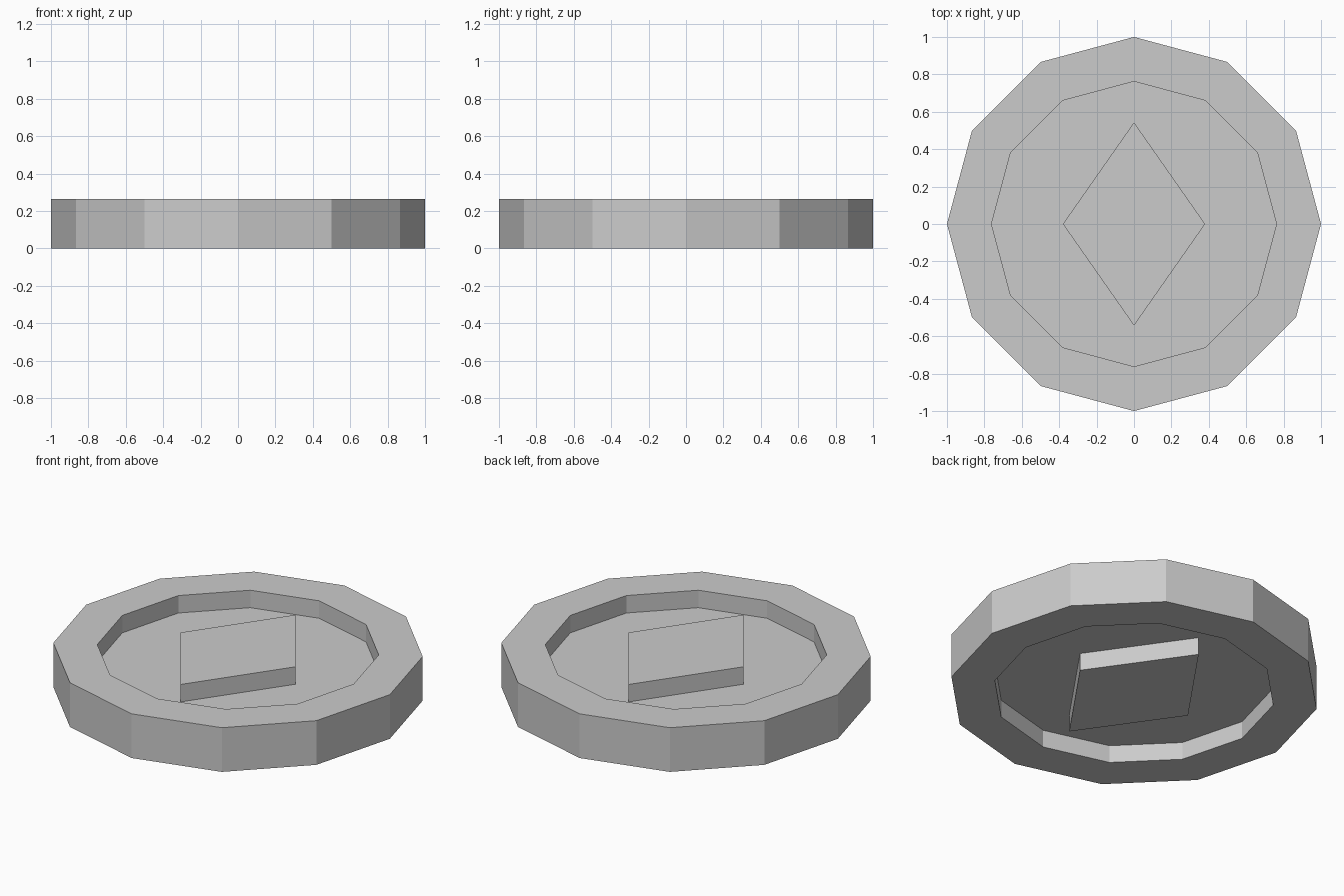
import bpy, bmesh
from math import cos, sin, radians

if "Cube" in bpy.data.objects:
    bpy.data.objects.remove(bpy.data.objects["Cube"])

SIDES = 12
HEIGHT, DEPTH = 0.263, 0.104   # coin thickness, recess depth on each face
bm = bmesh.new()


def ring(rx, ry, z, n):
    return [bm.verts.new((rx * cos(radians(360 * i / n)),
                          ry * sin(radians(360 * i / n)), z)) for i in range(n)]


def band(a, b):
    n = len(a)
    for i in range(n):
        j = (i + 1) % n
        bm.faces.new((a[i], a[j], b[j], b[i]))


def coin_face(z_rim, z_floor):
    outer = ring(1, 1, z_rim, SIDES)
    lip = ring(0.762, 0.762, z_rim, SIDES)
    floor = ring(0.762, 0.762, z_floor, SIDES)
    base = ring(0.38, 0.543, z_floor, 4)
    top = ring(0.38, 0.543, z_rim, 4)
    # flat rim, recess wall
    band(outer, lip)
    band(lip, floor)
    # recess floor around the diamond, one panel per quarter
    for q in range(4):
        arc = [floor[(3 * q + k) % SIDES] for k in range(4)]
        bm.faces.new(arc + [base[(q + 1) % 4], base[q]])
    # raised diamond
    band(base, top)
    bm.faces.new(top)
    return outer


# both faces joined by the outer edge
lower = coin_face(0, DEPTH)
upper = coin_face(HEIGHT, HEIGHT - DEPTH)
band(lower, upper)
bmesh.ops.recalc_face_normals(bm, faces=bm.faces[:])

mesh = bpy.data.meshes.new("coin")
bm.to_mesh(mesh)
bm.free()
coin = bpy.data.objects.new("coin", mesh)
bpy.context.collection.objects.link(coin)
